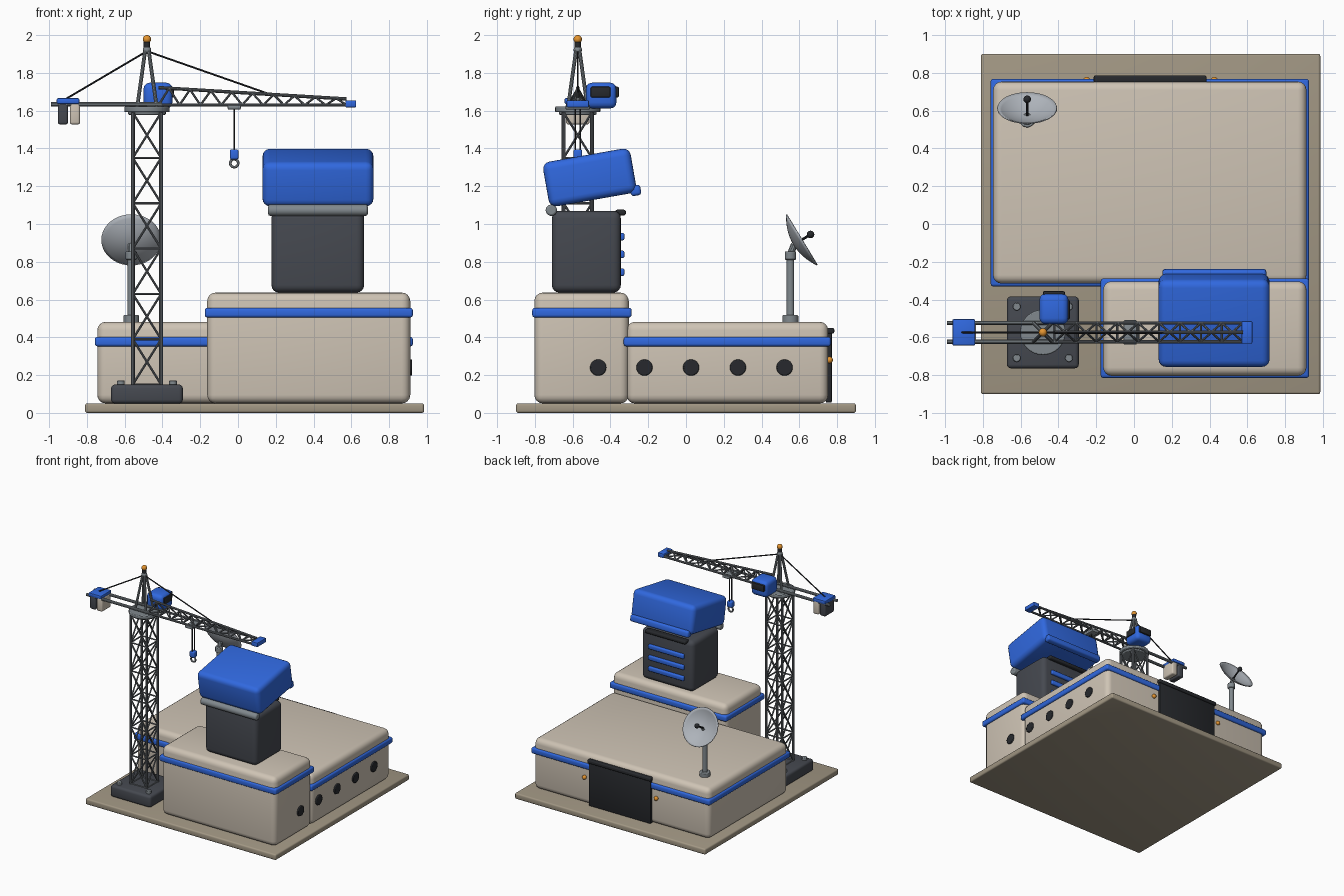
import bpy, bmesh, math
from mathutils import Vector, Matrix

if "Cube" in bpy.data.objects:
    bpy.data.objects.remove(bpy.data.objects["Cube"])

def mat(name, r, g, b):
    m = bpy.data.materials.new(name)
    m.diffuse_color = (r, g, b, 1)
    m.use_nodes = True
    m.node_tree.nodes["Principled BSDF"].inputs["Base Color"].default_value = m.diffuse_color
    return m

BEIGE = mat("beige", .62, .55, .46)
SAND = mat("sand", .36, .31, .23)
BLUE = mat("blue", .03, .14, .74)
DARK = mat("dark", .06, .066, .08)
BLACK = mat("black", .02, .022, .026)
STEEL = mat("steel", .14, .155, .17)
GREY = mat("grey", .22, .25, .27)
SILVER = mat("silver", .42, .45, .49)
ORANGE = mat("orange", .78, .3, .03)

def finish(name, bm, material):
    me = bpy.data.meshes.new(name)
    bm.to_mesh(me)
    bm.free()
    me.materials.append(material)
    ob = bpy.data.objects.new(name, me)
    bpy.context.collection.objects.link(ob)
    bpy.ops.object.select_all(action='DESELECT')
    ob.select_set(True)
    bpy.context.view_layer.objects.active = ob
    bpy.ops.object.shade_smooth_by_angle(angle=math.radians(35))
    return ob

def box(name, x, y, z, material, bevel=.01, seg=3, tilt=0):
    """Rounded box from (min, max) ranges, optionally tilted about x."""
    bm = bmesh.new()
    bmesh.ops.create_cube(bm, size=1)
    bmesh.ops.scale(bm, verts=bm.verts, vec=(x[1] - x[0], y[1] - y[0], z[1] - z[0]))
    bmesh.ops.bevel(bm, geom=bm.edges[:], offset=bevel, segments=seg, profile=.5, affect='EDGES')
    ob = finish(name, bm, material)
    ob.location = (sum(x) / 2, sum(y) / 2, sum(z) / 2)
    ob.rotation_euler.x = tilt
    return ob

def struts(name, pairs, r, material, sides=10):
    """Round bars between pairs of points, joined in one mesh."""
    bm = bmesh.new()
    for a, b in pairs:
        a, b = Vector(a), Vector(b)
        d = b - a
        m = Matrix.Translation((a + b) / 2) @ d.to_track_quat('Z', 'Y').to_matrix().to_4x4()
        bmesh.ops.create_cone(bm, cap_ends=True, segments=sides, radius1=r, radius2=r,
                              depth=d.length, matrix=m)
    return finish(name, bm, material)

def rod(name, a, b, r, material, bevel=.006):
    """Single cylinder with softened rims."""
    ob = struts(name, [(a, b)], r, material, 32)
    mod = ob.modifiers.new("bevel", 'BEVEL')
    mod.width, mod.segments = bevel, 2
    return ob

def ball(name, c, r, material):
    bm = bmesh.new()
    bmesh.ops.create_uvsphere(bm, u_segments=20, v_segments=12, radius=r,
                              matrix=Matrix.Translation(c))
    return finish(name, bm, material)

# ground slab and the two building blocks with blue bands
box("ground_slab", (-.81, .985), (-.9, .9), (0, .05), SAND, .012)
box("main_hall", (-.745, .912), (-.315, .753), (.05, .482), BEIGE, .045, 4)
box("main_hall_band", (-.758, .926), (-.33, .767), (.352, .402), BLUE, .014)
box("front_block", (-.163, .912), (-.803, -.303), (.05, .637), BEIGE, .045, 4)
box("front_block_band", (-.176, .926), (-.814, -.288), (.505, .556), BLUE, .014)

# portholes on the right side
for i, y in enumerate((-.465, -.22, .027, .275, .522)):
    rod(f"porthole_{i}", (.89, y, .24), (.922, y, .24), .043, BLACK)

# rear door with lintel and lamps
box("rear_door", (-.205, .375), (.74, .772), (.055, .435), BLACK, .005, 2)
box("rear_door_lintel", (-.213, .383), (.745, .785), (.42, .45), BLACK, .008)
for x in (-.25, .425):
    ball("door_lamp", (x, .76, .28), .018, ORANGE)

# dark bin with vents, hinge and open tilted lid
box("bin_body", (.177, .668), (-.71, -.345), (.637, 1.07), DARK, .04, 4)
box("bin_lip", (.23, .615), (-.375, -.318), (1.045, 1.076), BLACK, .012)
for i in range(3):
    z = .745 + i * .094
    box(f"bin_vent_{i}", (.255, .59), (-.355, -.326), (z - .02, z + .02), BLUE, .01)
rod("lid_hinge", (.16, -.713, 1.073), (.687, -.713, 1.073), .03, GREY, .01)
tilt = math.radians(10)
box("bin_lid", (.13, .717), (-.745, -.275), (1.126, 1.366), BLUE, .04, 4, tilt)
box("bin_lid_lip", (.15, .70), (-.295, -.239), (1.15, 1.206), BLUE, .016, 3, tilt)

# dish on its mast
rod("dish_foot", (-.565, .553, .475), (-.565, .553, .518), .042, GREY)
rod("dish_mast", (-.565, .553, .5), (-.565, .553, .83), .02, GREY)
rod("dish_head", (-.565, .553, .81), (-.565, .553, .855), .03, GREY)
n = Vector((0, .855, .519)).normalized()
rim = Vector((-.565, .614, .917))
bm = bmesh.new()
rings = 8
prof = [bm.verts.new((.157 * k / rings, 0, .05 * (k / rings) ** 2 - .05)) for k in range(rings + 1)]
edges = [bm.edges.new(p) for p in zip(prof, prof[1:])]
bmesh.ops.spin(bm, geom=prof + edges, cent=(0, 0, 0), axis=(0, 0, 1), angle=math.tau, steps=40)
bmesh.ops.remove_doubles(bm, verts=bm.verts, dist=1e-4)
bmesh.ops.recalc_face_normals(bm, faces=bm.faces)
dish = finish("dish", bm, SILVER)
dish.location = rim
dish.rotation_euler = n.to_track_quat('Z', 'Y').to_euler()
sol = dish.modifiers.new("thickness", 'SOLIDIFY')
sol.thickness, sol.offset = .006, 0
struts("dish_bracket", [((-.565, .553, .84), rim - n * .048)], .018, GREY)
struts("dish_feed_arm", [(rim - n * .05, rim + n * .05)], .007, BLACK)
ball("dish_feed", rim + n * .053, .02, BLACK)

# crane footing with bolts
cx, cy = -.482, -.573
box("crane_footing", (cx - .19, cx + .19), (cy - .19, cy + .19), (.05, .15), DARK, .02)
for sx in (-1, 1):
    for sy in (-1, 1):
        px, py = cx + sx * .138, cy + sy * .136
        rod("footing_bolt", (px, py, .14), (px, py, .172), .02, GREY, .004)

# lattice tower: four legs, rings and cross braces
h, z0, bay, bays = .075, .14, .24, 6
cor = [(cx - h, cy - h), (cx + h, cy - h), (cx + h, cy + h), (cx - h, cy + h)]
struts("tower_legs", [((*c, z0), (*c, 1.59)) for c in cor], .011, STEEL)
braces = []
for k in range(bays):
    a, b = z0 + .01 + k * bay, z0 + .01 + (k + 1) * bay
    for p, q in zip(cor, cor[1:] + cor[:1]):
        braces += [((*p, a), (*q, b)), ((*q, a), (*p, b)), ((*p, a), (*q, a))]
struts("tower_braces", braces, .006, STEEL, 8)
rod("slew_ring_lower", (cx, cy, 1.578), (cx, cy, 1.602), .1, GREY)
rod("slew_ring", (cx, cy, 1.592), (cx, cy, 1.622), .12, GREY)

# peak frame and beacon
struts("peak_legs", [((cx + sx * .052, cy + sy * .052, 1.615), (cx + sx * .009, cy + sy * .009, 1.92))
                     for sx in (-1, 1) for sy in (-1, 1)], .01, GREY)
ball("peak_joint", (cx, cy, 1.922), .022, GREY)
rod("beacon_post", (cx, cy, 1.925), (cx, cy, 1.97), .017, BLACK, .003)
ball("beacon", (cx, cy, 1.978), .022, ORANGE)

# counter jib with weights
cw = .05
struts("counter_jib_rails", [((-.99, cy + s * cw, 1.634), (cx + .08, cy + s * cw, 1.634)) for s in (-1, 1)],
       .012, GREY)
box("counter_platform", (-.96, -.84), (cy - .07, cy + .07), (1.636, 1.666), BLUE, .007, 2)
box("counterweight_dark", (-.954, -.9), (cy - .062, cy + .062), (1.527, 1.645), DARK, .012)
box("counterweight_light", (-.89, -.836), (cy - .062, cy + .062), (1.527, 1.645), BEIGE, .012)

# main jib: triangular truss tapering to the tip
x0, x1, panels = -.42, .575, 9
def top(x):
    return Vector((x, cy, 1.722 - .06 * (x - x0) / (x1 - x0)))
def low(x, s):
    return Vector((x, cy + s * cw, 1.63))
struts("jib_chords", [(low(cx, -1), low(x1, -1)), (low(cx, 1), low(x1, 1)), (top(x0), top(x1))], .009, STEEL)
web, step = [], (x1 - x0) / panels
for k in range(panels):
    a, b = x0 + k * step, x0 + (k + 1) * step
    for s in (-1, 1):
        web += [(low(a, s), top((a + b) / 2)), (top((a + b) / 2), low(b, s))]
    web += [(low(a, -1), low(a, 1)), (low(a, -1 + 2 * (k % 2)), low(b, 1 - 2 * (k % 2)))]
struts("jib_web", web, .006, STEEL, 8)
box("jib_tip", (.568, .626), (cy - .06, cy + .06), (1.617, 1.655), BLUE, .007, 2)
peak = (cx, cy, 1.915)
struts("tie_rods", [(peak, (-.915, cy, 1.66)), (peak, top(.17))], .005, BLACK, 8)

# operator cabin with wraparound windows
box("cabin", (-.5, -.347), (-.53, -.368), (1.612, 1.748), BLUE, .032, 3)
box("cabin_side_window", (-.36, -.339), (-.505, -.4), (1.67, 1.727), BLACK, .008, 2)
box("cabin_end_window", (-.482, -.365), (-.385, -.355), (1.67, 1.727), BLACK, .008, 2)

# trolley, hoist cables and hook
tx = -.02
box("trolley", (tx - .035, tx + .035), (cy - .065, cy + .065), (1.606, 1.63), GREY, .006, 2)
struts("hoist_cables", [((tx, cy + s * .014, 1.61), (tx, cy + s * .014, 1.38)) for s in (-1, 1)], .004, BLACK, 8)
box("hook_block", (tx - .023, tx + .023), (cy - .023, cy + .023), (1.342, 1.395), BLUE, .01)
bpy.ops.mesh.primitive_torus_add(location=(tx, cy, 1.322), rotation=(math.pi / 2, 0, 0), major_radius=.021,
                                 minor_radius=.007, major_segments=24, minor_segments=10)
hook = bpy.context.object
hook.name = "hook_ring"
hook.data.materials.append(STEEL)
bpy.ops.object.shade_smooth()
